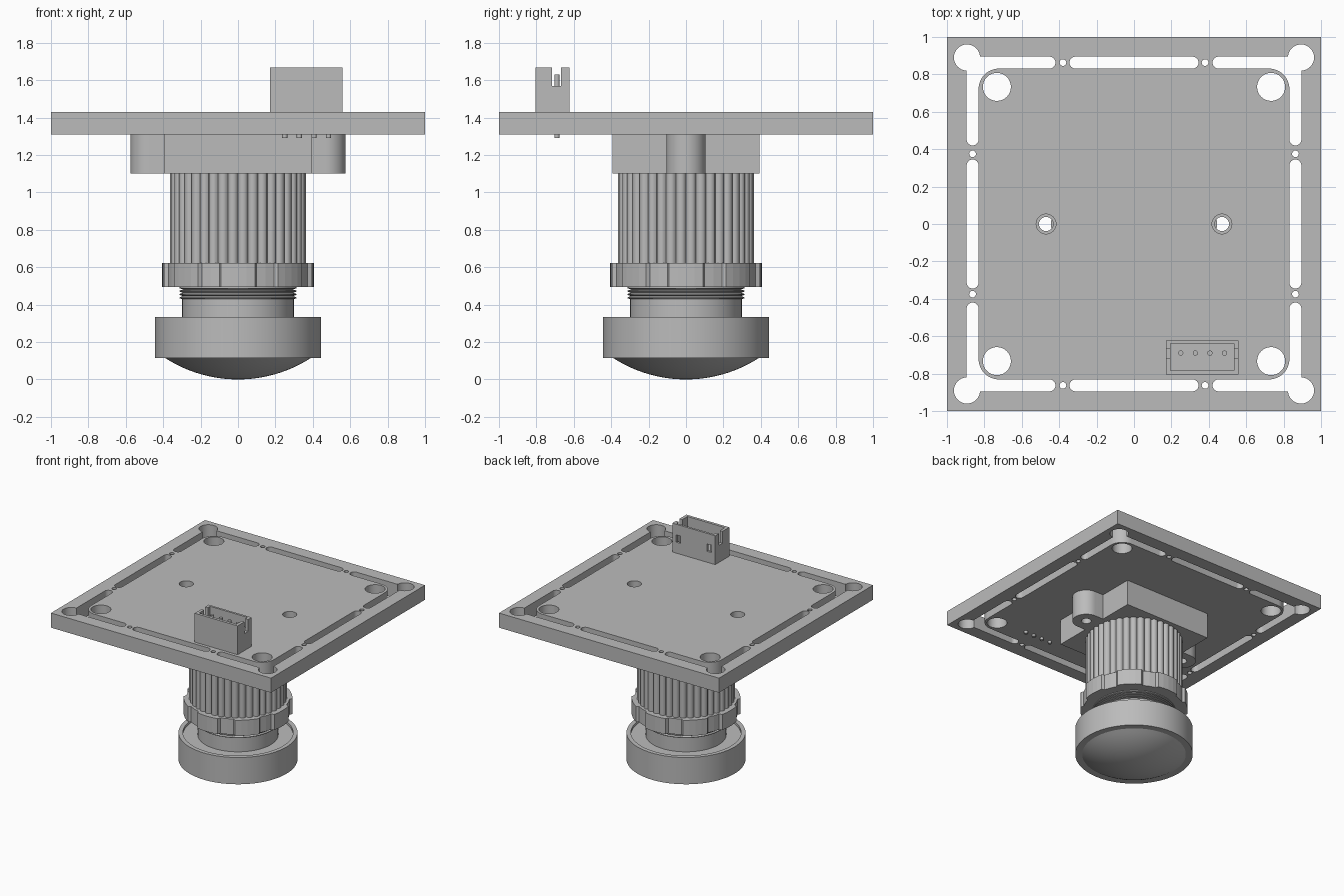
import bpy, bmesh
from math import sin, cos, pi, radians, sqrt

cube = bpy.data.objects.get("Cube")
if cube:
    bpy.data.objects.remove(cube, do_unlink=True)

grey = bpy.data.materials.new("plain grey")
grey.use_nodes = True
grey.diffuse_color = (0.5, 0.5, 0.5, 1)
grey.node_tree.nodes["Principled BSDF"].inputs["Base Color"].default_value = (0.5, 0.5, 0.5, 1)


def finish(name, bm, smooth=None):
    bmesh.ops.recalc_face_normals(bm, faces=bm.faces)
    mesh = bpy.data.meshes.new(name)
    bm.to_mesh(mesh)
    bm.free()
    mesh.materials.append(grey)
    ob = bpy.data.objects.new(name, mesh)
    bpy.context.collection.objects.link(ob)
    if smooth:
        shade(ob, smooth)
    return ob


def activate(ob):
    bpy.ops.object.select_all(action='DESELECT')
    ob.select_set(True)
    bpy.context.view_layer.objects.active = ob


def shade(ob, angle=30):
    activate(ob)
    bpy.ops.object.shade_smooth_by_angle(angle=radians(angle))


def prism(name, outline, z0, z1, smooth=None):
    """Extrude a flat outline upward."""
    bm = bmesh.new()
    low = [bm.verts.new((x, y, z0)) for x, y in outline]
    top = [bm.verts.new((x, y, z1)) for x, y in outline]
    bm.faces.new(low)
    bm.faces.new(top)
    n = len(low)
    for i in range(n):
        j = (i + 1) % n
        bm.faces.new((low[i], low[j], top[j], top[i]))
    return finish(name, bm, smooth)


def lathe(name, profile, n=72, smooth=30):
    """Turn (radius, z) points about the z axis; zero radius ends close it."""
    bm = bmesh.new()
    rings = []
    for r, z in profile:
        count = n if r > 0 else 1
        rings.append([bm.verts.new((r * cos(2 * pi * i / n), r * sin(2 * pi * i / n), z))
                      for i in range(count)])
    for a, b in zip(rings, rings[1:]):
        for i in range(n):
            j = (i + 1) % n
            corners = [a[i % len(a)], a[j % len(a)], b[j % len(b)], b[i % len(b)]]
            bm.faces.new(list(dict.fromkeys(corners)))
    return finish(name, bm, smooth)


def arc(cx, cy, r, a0, a1, n=12):
    return [(cx + r * cos(radians(a0 + (a1 - a0) * i / n)),
             cy + r * sin(radians(a0 + (a1 - a0) * i / n))) for i in range(n + 1)]


def circle(cx, cy, r, n=32):
    return arc(cx, cy, r, 0, 360, n)[:-1]


def rect(x0, x1, y0, y1):
    return [(x0, y0), (x1, y0), (x1, y1), (x0, y1)]


def boolean(ob, other, operation='DIFFERENCE'):
    mod = ob.modifiers.new("cut", 'BOOLEAN')
    mod.operation = operation
    mod.solver = 'EXACT'
    mod.object = other
    activate(ob)
    bpy.ops.object.modifier_apply(modifier=mod.name)
    bpy.data.objects.remove(other, do_unlink=True)


def cut(ob, outline, z0, z1):
    boolean(ob, prism("cutter", outline, z0, z1))


# Circuit board with break-away slots and holes
Z0, Z1 = 1.31, 1.43
board = prism("circuit_board", rect(-1, 1, -1, 1), Z0, Z1)
M, H = 0.863, 0.032          # slot centre line and half width
E, F = 0.452, 0.11           # corner slot end and inner fillet radius
inner = M - H - F
corner_slot = (arc(E, M, H, 90, 270) + arc(inner, inner, F, 90, 0)
               + arc(M, E, H, 180, 360) + [(M + H, M + H)])
middle_slot = arc(0.313, M, H, 90, -90) + arc(-0.313, M, H, 270, 90)
holes = []
for s in (-1, 1):
    holes.append([(x, s * y) for x, y in middle_slot])
    holes.append([(s * y, x) for x, y in middle_slot])
    holes.append(circle(s * 0.47, 0, 0.053))
    for t in (-1, 1):
        holes.append([(s * x, t * y) for x, y in corner_slot])
        holes.append(circle(s * 0.893, t * 0.89, 0.07))
        holes.append(circle(s * 0.733, t * 0.733, 0.075))
        holes.append(circle(s * 0.38, t * M, 0.018, 16))
        holes.append(circle(s * M, t * 0.375, 0.018, 16))
for outline in holes:
    cut(board, outline, Z0 - 0.1, Z1 + 0.1)
shade(board)

# Lens mount: square block with two screw ears
mount = prism("lens_mount", rect(-0.393, 0.393, -0.393, 0.393), 1.10, Z0)
for s in (-1, 1):
    ear = [(s * x, y) for x, y in arc(0.47, 0, 0.105, -90, 90, 24) + [(0.3, 0.105), (0.3, -0.105)]]
    boolean(mount, prism("ear", ear, 1.10, Z0), 'UNION')
    cut(mount, circle(s * 0.47, 0, 0.038), 1.0, 1.4)
shade(mount)

# Barrel with rounded grip ribs
RIBS, STEPS = 40, 6
grip = []
for i in range(RIBS * STEPS):
    a = 2 * pi * i / (RIBS * STEPS)
    r = 0.345 + 0.021 * sqrt(abs(sin(a * RIBS / 2)))
    grip.append((r * cos(a), r * sin(a)))
prism("ribbed_barrel", grip, 0.61, 1.10, 40)

# Lock ring: eight raised lands separated by shallow finger notches
ring = []
for k in range(8):
    mid = 45 * k
    ring += arc(0, 0, 0.405, mid - 13, mid + 13, 4)
    ring += arc(0, 0, 0.385, mid + 15, mid + 30, 2)
prism("lock_ring", ring, 0.495, 0.623)

# Threaded neck
thread = [(0, 0.3), (0.3, 0.3), (0.3, 0.43)]
for k in range(4):
    z = 0.43 + 0.018 * k
    thread += [(0.312, z + 0.003), (0.312, z + 0.009), (0.294, z + 0.016)]
thread += [(0.294, 0.55), (0, 0.55)]
lathe("threaded_neck", thread)

# Lens cap housing with a shallow recess on its upper side
lathe("lens_housing", [(0, 0.115), (0.443, 0.115), (0.443, 0.335), (0.41, 0.335),
                       (0.41, 0.315), (0, 0.315)], 96)

# Domed front glass
R, D, A = 0.72, 0.113, 0.393
dome = [(A * k / 12, R - sqrt(R * R - (A * k / 12) ** 2)) for k in range(13)]
lathe("front_lens", dome + [(A, D + 0.01), (0, D + 0.01)], 96)

# Connector shell with open top, end slots and latch windows
shell = prism("connector_shell", rect(0.17, 0.56, -0.805, -0.622), Z1, 1.667)
cut(shell, rect(0.195, 0.535, -0.782, -0.64), 1.49, 1.8)
cut(shell, rect(0.1, 0.65, -0.717, -0.668), 1.57, 1.8)
for x in (0.225, 0.505):
    cut(shell, rect(x - 0.02, x + 0.02, -0.66, -0.6), 1.52, 1.58)

# Connector pins, reaching through the board
for k in range(4):
    prism("connector_pin_%d" % (k + 1), circle(0.25 + 0.078 * k, -0.69, 0.014, 16), 1.29, 1.63, 30)
